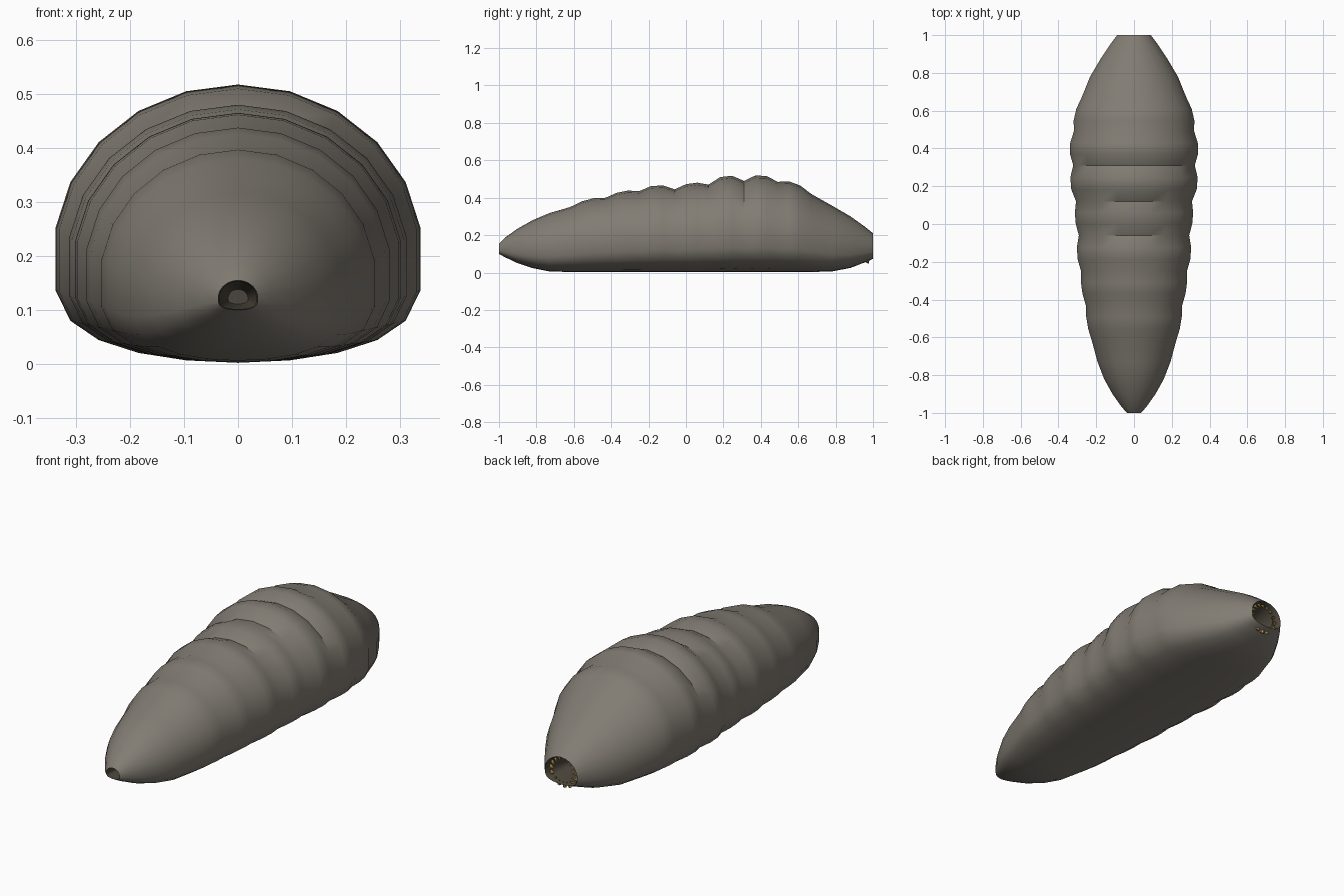
import bpy, bmesh, math
from mathutils import Vector

cube = bpy.data.objects.get("Cube")
if cube:
    bpy.data.objects.remove(cube, do_unlink=True)

SIDES = 22


def material(name, rgb):
    mat = bpy.data.materials.new(name)
    mat.use_nodes = True
    mat.diffuse_color = (*rgb, 1)
    bsdf = mat.node_tree.nodes["Principled BSDF"]
    bsdf.inputs["Base Color"].default_value = (*rgb, 1)
    bsdf.inputs["Roughness"].default_value = 0.8
    return mat


skin = material("grey brown skin", (0.22, 0.2, 0.17))
lining = material("dark throat", (0.07, 0.06, 0.045))
ivory = material("yellow teeth", (0.5, 0.33, 0.08))


def finish(bm, name, mats, smooth=True):
    mesh = bpy.data.meshes.new(name)
    bmesh.ops.recalc_face_normals(bm, faces=bm.faces)
    bm.to_mesh(mesh)
    bm.free()
    for mat in mats:
        mesh.materials.append(mat)
    obj = bpy.data.objects.new(name, mesh)
    bpy.context.collection.objects.link(obj)
    if smooth:
        bpy.ops.object.select_all(action="DESELECT")
        obj.select_set(True)
        bpy.context.view_layer.objects.active = obj
        bpy.ops.object.shade_smooth_by_angle(angle=math.radians(40))
    return obj


def section(bm, y, width, top, bottom, scale=1.0):
    """Domed cross-section with a flattened belly."""
    mid = bottom + 0.4 * (top - bottom)
    ring = []
    for i in range(SIDES):
        a = math.tau * i / SIDES
        c = math.cos(a)
        z = (top - mid) * c if c > 0 else -(mid - bottom) * abs(c) ** 0.54
        ring.append(bm.verts.new((width * math.sin(a) * scale, y, mid + z * scale)))
    return ring


def bridge(bm, a, b, mat):
    for i in range(SIDES):
        j = (i + 1) % SIDES
        bm.faces.new((a[i], a[j], b[j], b[i])).material_index = mat


# Stations: y, half width, top, bottom
nose = [(-1, .037, .155, .10), (-.97, .065, .185, .083), (-.9, .115, .235, .05),
        (-.82, .16, .28, .024), (-.73, .195, .318, .006)]
creases = [(-.62, .225, .35, .003), (-.43, .258, .4, .002), (-.25, .283, .435, .002),
           (-.06, .295, .445, .002), (.12, .31, .47, .002), (.31, .325, .49, .002),
           (.49, .322, .485, .002), (.67, .28, .42, .003)]
swells = [.014, .015, .024, .019, .034, .03, .024]
tail = [(.78, .235, .358, .006), (.88, .175, .3, .025), (.95, .128, .25, .052),
        (1, .09, .21, .073)]

# Each segment swells between its two creases
stations = list(nose)
for a, b, swell in zip(creases, creases[1:], swells):
    stations.append(a)
    for t in (1 / 3, 2 / 3):
        y, w, top, bottom = (p + (q - p) * t for p, q in zip(a, b))
        stations.append((y, w + swell * 0.6, top + swell, bottom))
stations += [creases[-1]] + tail

# Segmented body with a hollow at each end
bm = bmesh.new()
rings = [section(bm, *s) for s in stations]
for a, b in zip(rings, rings[1:]):
    bridge(bm, a, b, 0)
for station, rim, inward in ((stations[0], rings[0], 1), (stations[-1], rings[-1], -1)):
    previous = rim
    for depth, scale in ((.01, .93), (.1, .8), (.2, .5)):
        y, *shape = station
        ring = section(bm, y + inward * depth, *shape, scale)
        bridge(bm, previous, ring, 1)
        previous = ring
    bm.faces.new(previous).material_index = 1
finish(bm, "segmented_body", [skin, lining])

# Ring of small pointed teeth inside the rear opening
bm = bmesh.new()
COUNT = 16
for i in range(COUNT):
    a = math.tau * i / COUNT
    out = Vector((math.sin(a), 0, math.cos(a)))
    direction = (Vector((0, 0.6, 0)) - out).normalized()
    made = bmesh.ops.create_cone(bm, segments=6, radius1=0.011, radius2=0.001,
                                 depth=0.034, cap_ends=True)["verts"]
    turn = direction.to_track_quat("Z", "Y")
    place = Vector((0, 0.975, 0.132)) + out * 0.066
    for v in made:
        v.co = turn @ v.co + place
finish(bm, "rear_teeth", [ivory], smooth=False)
